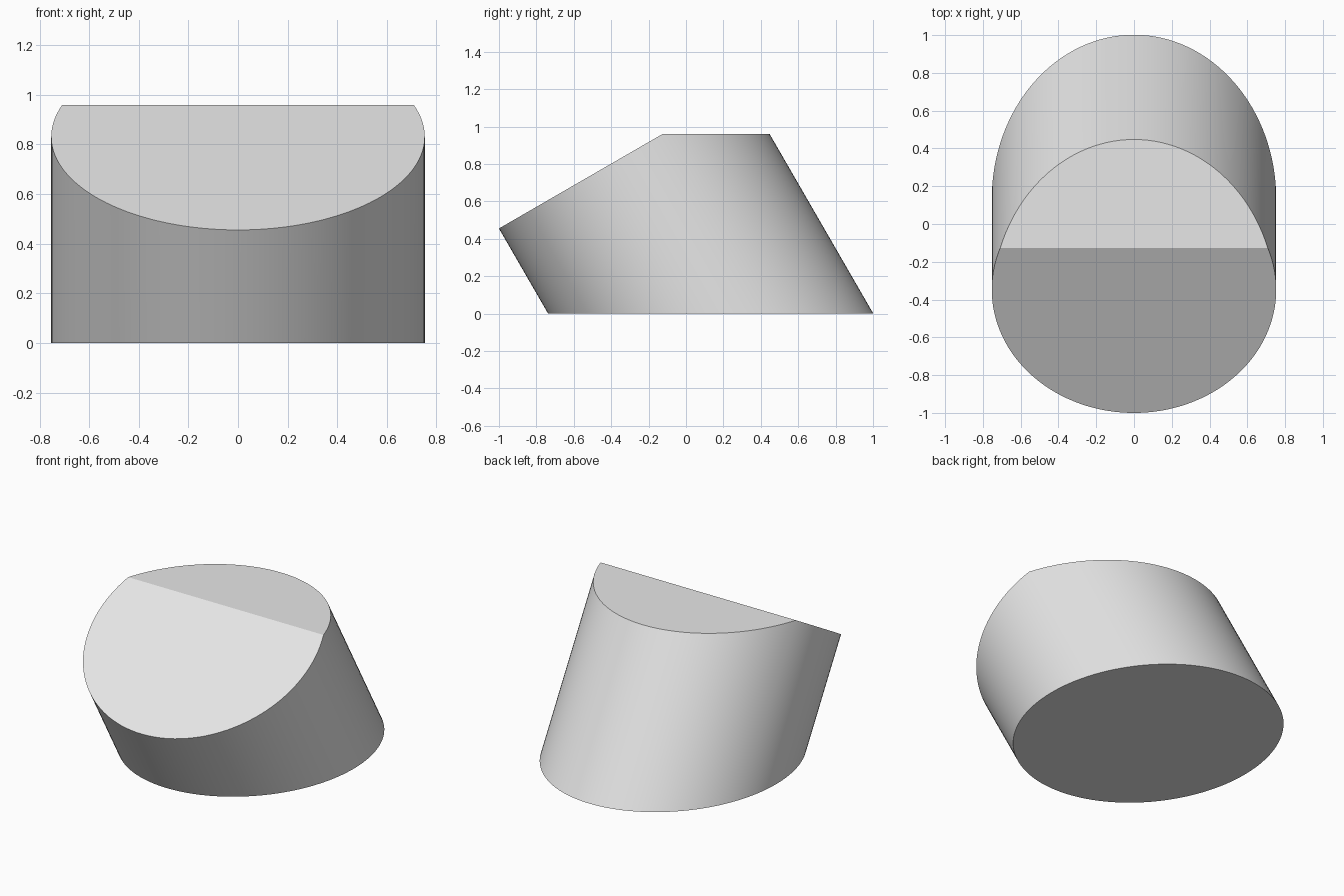
import bpy
import bmesh
import math
from mathutils import Matrix, Vector

cube = bpy.data.objects.get("Cube")
if cube:
    bpy.data.objects.remove(cube, do_unlink=True)

RADIUS = 0.753
TILT = math.radians(30)
TOP = 0.96
LENGTH = 3.0
axis = Vector((0, -math.sin(TILT), math.cos(TILT)))
cap_centre = Vector((0, -0.348, 0.832))

# Plain grey material
grey = bpy.data.materials.new("light_grey")
grey.use_nodes = True
colour = (0.8, 0.8, 0.8, 1)
grey.diffuse_color = colour
grey.node_tree.nodes["Principled BSDF"].inputs["Base Color"].default_value = colour

# Leaning cylinder whose upper cap faces forward and up
bm = bmesh.new()
place = Matrix.Translation(cap_centre - axis * LENGTH / 2) @ Matrix.Rotation(TILT, 4, "X")
bmesh.ops.create_cone(bm, cap_ends=True, segments=128, radius1=RADIUS,
                      radius2=RADIUS, depth=LENGTH, matrix=place)


def cut_level(height, normal):
    """Slice off everything on the normal's side and close the cut."""
    geom = bm.verts[:] + bm.edges[:] + bm.faces[:]
    cut = bmesh.ops.bisect_plane(bm, geom=geom, dist=1e-5, plane_co=(0, 0, height),
                                 plane_no=normal, clear_outer=True)
    edges = [e for e in cut["geom_cut"] if isinstance(e, bmesh.types.BMEdge)]
    bmesh.ops.holes_fill(bm, edges=[e for e in edges if e.is_boundary], sides=0)


# Flat base and flat top
cut_level(0, (0, 0, -1))
cut_level(TOP, (0, 0, 1))
bmesh.ops.recalc_face_normals(bm, faces=bm.faces)

mesh = bpy.data.meshes.new("slanted_block")
bm.to_mesh(mesh)
bm.free()
mesh.materials.append(grey)
block = bpy.data.objects.new("slanted_block", mesh)
bpy.context.collection.objects.link(block)

# Smooth sides with crisp rims
bpy.ops.object.select_all(action="DESELECT")
block.select_set(True)
bpy.context.view_layer.objects.active = block
bpy.ops.object.shade_smooth_by_angle(angle=math.radians(20))
